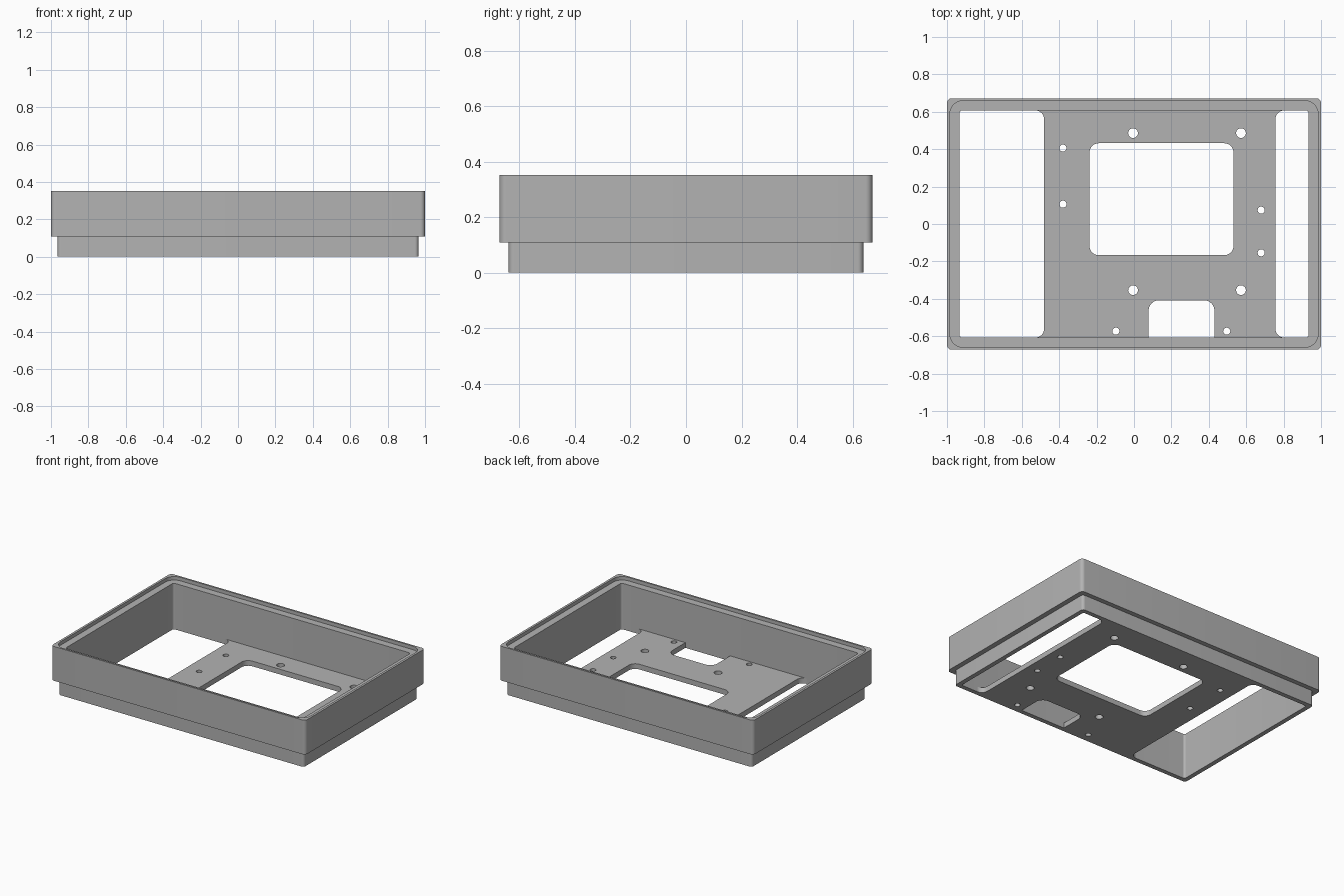
import bpy, bmesh
from math import cos, sin, radians

if "Cube" in bpy.data.objects:
    bpy.data.objects.remove(bpy.data.objects["Cube"])

grey = bpy.data.materials.new("grey plastic")
grey.diffuse_color = (0.45, 0.45, 0.45, 1)
grey.use_nodes = True
grey.node_tree.nodes["Principled BSDF"].inputs["Base Color"].default_value = grey.diffuse_color


def arc(cx, cy, r, a0, a1, n=8):
    angles = [radians(a0 + (a1 - a0) * i / n) for i in range(n + 1)]
    return [(cx + r * cos(a), cy + r * sin(a)) for a in angles]


def rounded_rect(x0, x1, y0, y1, r):
    return (arc(x1 - r, y0 + r, r, -90, 0) + arc(x1 - r, y1 - r, r, 0, 90)
            + arc(x0 + r, y1 - r, r, 90, 180) + arc(x0 + r, y0 + r, r, 180, 270))


def finish(obj):
    bm = bmesh.new()
    bm.from_mesh(obj.data)
    bmesh.ops.remove_doubles(bm, verts=bm.verts, dist=1e-5)
    bmesh.ops.recalc_face_normals(bm, faces=bm.faces)
    bm.to_mesh(obj.data)
    bm.free()
    obj.data.materials.clear()
    obj.data.materials.append(grey)
    bpy.ops.object.select_all(action='DESELECT')
    obj.select_set(True)
    bpy.context.view_layer.objects.active = obj
    bpy.ops.object.shade_smooth_by_angle(angle=radians(30))


# Tray wall: rings run up the stepped outside, over the rebated rim, down the inside
IN_X, IN_Y = 0.933, 0.607
TOP, STEP, LEDGE = 0.352, 0.108, 0.327
rings = [  # half width, half depth, corner radius, height
    (0.965, 0.639, 0.02, 0), (0.965, 0.639, 0.02, STEP),
    (1.0, 0.672, 0.025, STEP), (1.0, 0.672, 0.025, TOP),
    (0.984, 0.659, 0.07, TOP), (0.984, 0.659, 0.07, LEDGE),
    (IN_X, IN_Y, 0.015, LEDGE), (IN_X, IN_Y, 0.015, 0),
]
bm = bmesh.new()
loops = [[bm.verts.new((x, y, z)) for x, y in rounded_rect(-w, w, -d, d, r)]
         for w, d, r, z in rings]
for a, b in zip(loops, loops[1:] + loops[:1]):
    for i in range(len(a)):
        j = (i + 1) % len(a)
        bm.faces.new((a[i], a[j], b[j], b[i]))
mesh = bpy.data.meshes.new("tray_wall")
bm.to_mesh(mesh)
bm.free()
wall = bpy.data.objects.new("tray_wall", mesh)
bpy.context.collection.objects.link(wall)
finish(wall)

# Floor plate outline: fillets flare into the walls, notch at the front
X0, X1, R = -0.481, 0.757, 0.045
N0, N1, NY, NR = 0.078, 0.43, -0.408, 0.055
outline = ([(X0 - R, -IN_Y), (N0, -IN_Y)]
           + arc(N0 + NR, NY - NR, NR, 180, 90) + arc(N1 - NR, NY - NR, NR, 90, 0)
           + [(N1, -IN_Y)]
           + arc(X1 + R, -IN_Y + R, R, 270, 180) + arc(X1 + R, IN_Y - R, R, 180, 90)
           + arc(X0 - R, IN_Y - R, R, 90, 0) + arc(X0 - R, -IN_Y + R, R, 0, -90)[:-1])

# Central window and screw holes
window = rounded_rect(-0.238, 0.532, -0.167, 0.432, 0.05)
large = [(-0.005, 0.486), (0.572, 0.486), (-0.005, -0.354), (0.572, -0.354)]
small = [(-0.38, 0.406), (-0.38, 0.106), (0.68, 0.074), (0.68, -0.154),
         (-0.097, -0.573), (0.496, -0.573)]
holes = [arc(x, y, r, 0, 360, 24)[:-1]
         for pts, r in ((large, 0.026), (small, 0.019)) for x, y in pts]

THICK = 0.037
curve = bpy.data.curves.new("floor_plate", 'CURVE')
curve.dimensions = '2D'
curve.fill_mode = 'BOTH'
curve.extrude = THICK / 2
for pts in [outline, window] + holes:
    spline = curve.splines.new('POLY')
    spline.points.add(len(pts) - 1)
    for p, (x, y) in zip(spline.points, pts):
        p.co = (x, y, THICK / 2, 1)
    spline.use_cyclic_u = True
plate = bpy.data.objects.new("floor_plate", curve)
bpy.context.collection.objects.link(plate)
bpy.ops.object.select_all(action='DESELECT')
plate.select_set(True)
bpy.context.view_layer.objects.active = plate
bpy.ops.object.convert(target='MESH')

# Rest the plate on the ground plane
lowest = min(v.co.z for v in plate.data.vertices)
for v in plate.data.vertices:
    v.co.z -= lowest
finish(plate)
